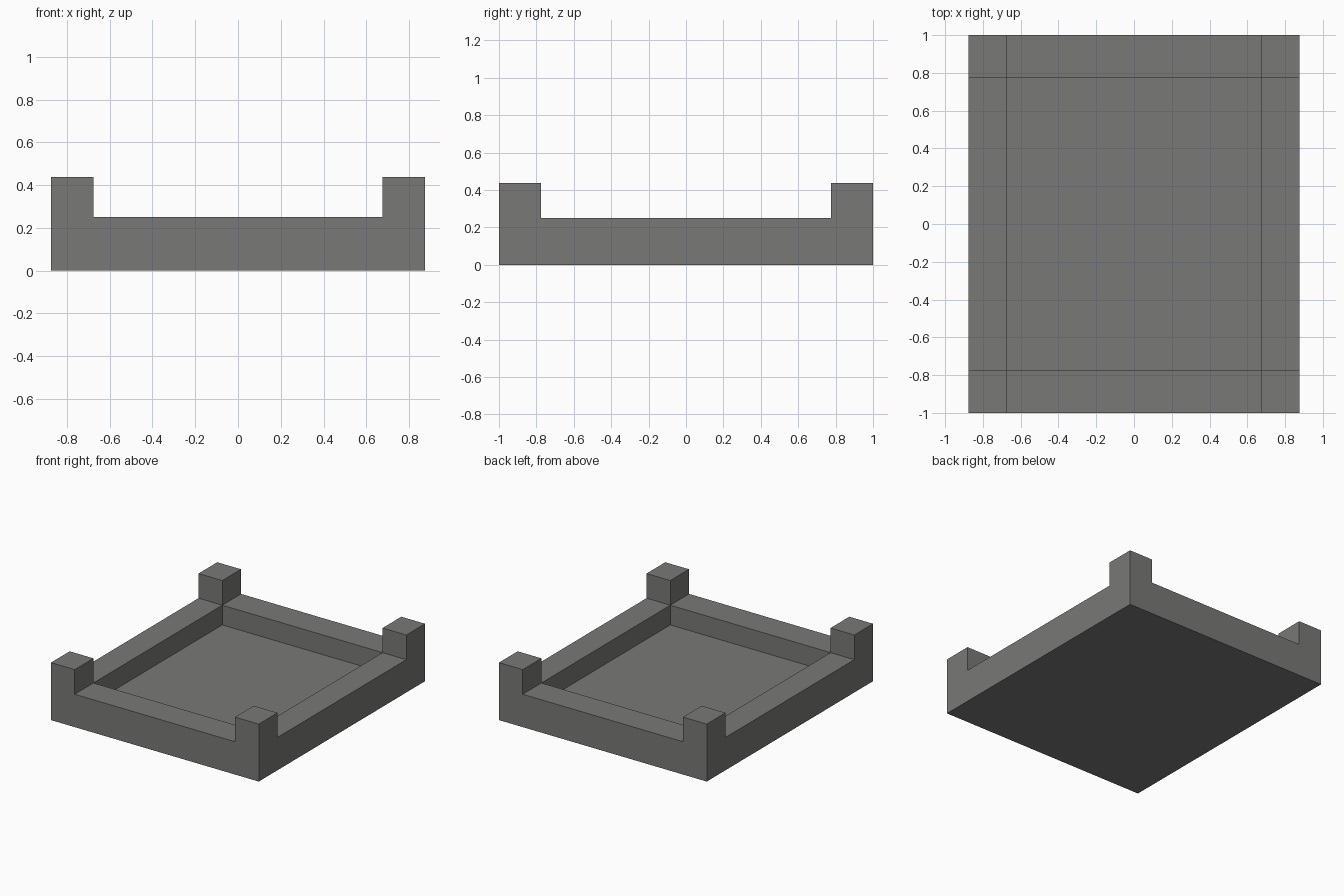
import bpy
import bmesh

if "Cube" in bpy.data.objects:
    bpy.data.objects.remove(bpy.data.objects["Cube"])

XS = [-0.875, -0.675, 0.675, 0.875]
YS = [-1.0, -0.775, 0.775, 1.0]
RIM, POST, FLOOR = 0.25, 0.4375, 0.10

grey = bpy.data.materials.new("dark grey")
grey.diffuse_color = (0.19, 0.19, 0.185, 1)
grey.use_nodes = True
grey.node_tree.nodes["Principled BSDF"].inputs["Base Color"].default_value = grey.diffuse_color

bm = bmesh.new()

# Rim plane: three by three cells
verts = [[bm.verts.new((x, y, RIM)) for y in YS] for x in XS]
cells = {(i, j): bm.faces.new((verts[i][j], verts[i + 1][j],
                               verts[i + 1][j + 1], verts[i][j + 1]))
         for i in range(3) for j in range(3)}


def raise_cell(cell, z):
    new = bmesh.ops.extrude_discrete_faces(bm, faces=[cells[cell]])["faces"]
    for v in new[0].verts:
        v.co.z = z


# Corner posts go up, the middle recess goes down
for corner in ((0, 0), (2, 0), (0, 2), (2, 2)):
    raise_cell(corner, POST)
raise_cell((1, 1), FLOOR)

# Outer walls and underside
border = [e for e in bm.edges if e.is_boundary]
skirt = bmesh.ops.extrude_edge_only(bm, edges=border)["geom"]
for v in skirt:
    if isinstance(v, bmesh.types.BMVert):
        v.co.z = 0
bottom = [e for e in bm.edges if all(v.co.z == 0 for v in e.verts)]
bmesh.ops.edgeloop_fill(bm, edges=bottom)
bmesh.ops.recalc_face_normals(bm, faces=bm.faces[:])

mesh = bpy.data.meshes.new("tray_with_corner_posts")
bm.to_mesh(mesh)
bm.free()
mesh.materials.append(grey)
bpy.context.collection.objects.link(bpy.data.objects.new("tray_with_corner_posts", mesh))
